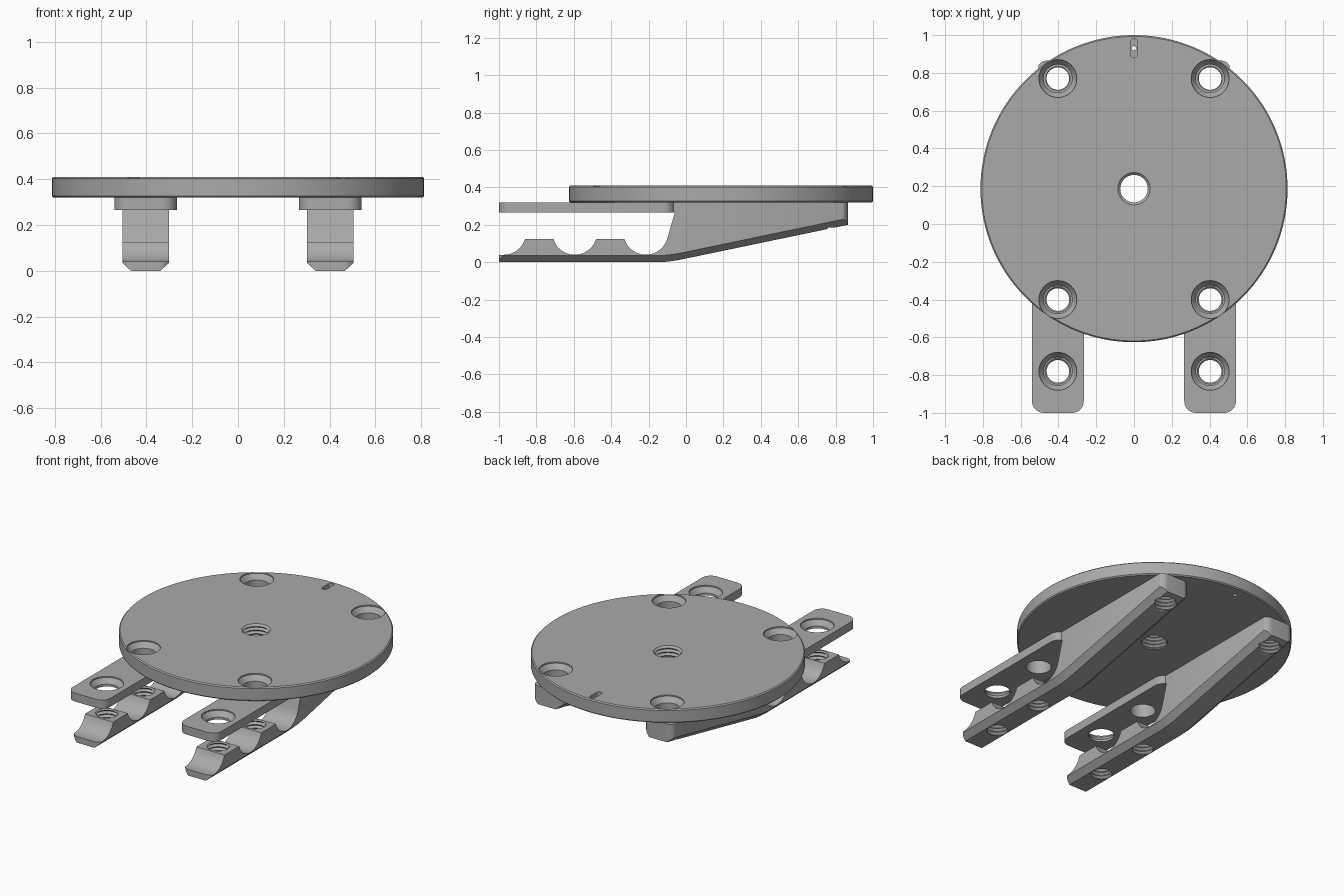
import bpy, bmesh, math
from mathutils import Matrix

cube = bpy.data.objects.get("Cube")
if cube:
    bpy.data.objects.remove(cube, do_unlink=True)

grey = bpy.data.materials.new("plain grey")
grey.use_nodes = True
GREY = (0.4, 0.4, 0.4, 1)
grey.diffuse_color = GREY
grey.node_tree.nodes["Principled BSDF"].inputs["Base Color"].default_value = GREY


def finish(bm, name):
    bmesh.ops.recalc_face_normals(bm, faces=bm.faces)
    mesh = bpy.data.meshes.new(name)
    bm.to_mesh(mesh)
    bm.free()
    mesh.materials.append(grey)
    obj = bpy.data.objects.new(name, mesh)
    bpy.context.collection.objects.link(obj)
    return obj


def loft(rings, name):
    """Closed solid through a list of matching point rings."""
    bm = bmesh.new()
    loops = [[bm.verts.new(p) for p in ring] for ring in rings]
    n = len(loops[0])
    for a, b in zip(loops, loops[1:]):
        for i in range(n):
            j = (i + 1) % n
            bm.faces.new((a[i], a[j], b[j], b[i]))
    bm.faces.new(loops[0])
    bm.faces.new(loops[-1])
    return finish(bm, name)


def lathe(profile, x, y, name, sides=48):
    """Turn (radius, z) pairs about a vertical axis."""
    turns = [2 * math.pi * i / sides for i in range(sides)]
    return loft([[(x + r * math.cos(t), y + r * math.sin(t), z) for t in turns]
                 for r, z in profile], name)


def rounded_plate(x, half, y0, y1, r, z0, z1, name):
    corners = ((x + half - r, y1 - r), (x - half + r, y1 - r),
               (x - half + r, y0 + r), (x + half - r, y0 + r))
    outline = []
    for k, (cx, cy) in enumerate(corners):
        for s in range(9):
            t = (k + s / 8) * math.pi / 2
            outline.append((cx + r * math.cos(t), cy + r * math.sin(t)))
    return loft([[(px, py, z) for px, py in outline] for z in (z0, z1)], name)


def boolean(obj, tools, operation):
    for tool in tools:
        mod = obj.modifiers.new("cut", 'BOOLEAN')
        mod.operation, mod.solver, mod.object = operation, 'EXACT', tool
    graph = bpy.context.evaluated_depsgraph_get()
    mesh = bpy.data.meshes.new_from_object(obj.evaluated_get(graph))
    obj.modifiers.clear()
    obj.data = mesh
    for tool in tools:
        bpy.data.objects.remove(tool, do_unlink=True)


def smooth(obj):
    obj.data.shade_smooth()
    obj.data.set_sharp_from_angle(angle=math.radians(30))


def thread(x, y, z0, z1, r, pitch=0.024, depth=0.013):
    """Cutter with ridged walls."""
    profile, z = [], z0
    while z < z1:
        profile += [(r, z), (r + depth, z + pitch / 2)]
        z += pitch
    return lathe(profile + [(r, z)], x, y, "thread_cutter", 32)


def countersink(x, y, z0, top):
    return lathe([(0.075, z0), (0.075, top - 0.04), (0.1, top - 0.008),
                  (0.1, top + 0.03)], x, y, "screw_cutter")


ARM_X = 0.403
HOLE_Y = (-0.78, -0.4, 0.77)
PLATE_Z, TOP_Z = 0.32, 0.41

# Round turntable plate with softened rims
R, E = 0.813, 0.007
disc = lathe([(R - E, PLATE_Z), (R, PLATE_Z + E), (R, TOP_Z - E), (R - E, TOP_Z)],
             0, 0.187, "round_plate", 128)
cutters = [countersink(s * ARM_X, y, 0.28, TOP_Z) for s in (-1, 1) for y in HOLE_Y[1:]]
cutters.append(thread(0, 0.187, 0.302, 0.43, 0.073))
cutters.append(rounded_plate(0, 0.018, 0.88, 0.98, 0.0175, 0.375, 0.45, "slot_cutter"))
cutters.append(lathe([(0.012, 0.28), (0.012, 0.4)], 0, 0.93, "pin_cutter", 16))
boolean(disc, cutters, 'DIFFERENCE')
smooth(disc)


def scallop(cy, start, end, steps=12):
    """Arc of the clamp jaw, angles in degrees."""
    for i in range(steps + 1):
        t = math.radians(start + (end - start) * i / steps)
        yield cy + 0.12 * math.cos(t), 0.16 + 0.12 * math.sin(t)


# Side outline of an arm: underside first, then the back, top and jaw
underside = [(-1, 0), (-0.16, 0), (-0.1, 0.003), (-0.05, 0.01), (0, 0.02), (0.865, 0.2)]
upper = [(0.865, PLATE_Z), (-1, PLATE_Z), (-1, 0.265), (-0.06, 0.265)]
jaw = list(scallop(-0.215, -14, -163)) + list(scallop(-0.595, -17, -163))
jaw += list(scallop(-0.975, -17, -90)) + [(-1, 0.04)]


def arm_ring(x, lift):
    return ([(x, y, z + lift) for y, z in underside] +
            [(x, y, z) for y, z in upper + jaw])


for side, label in ((-1, "right"), (1, "left")):
    cx = side * ARM_X
    # Arm body with bevelled lower edges and rounded ends
    arm = loft([arm_ring(cx + dx, lift) for dx, lift in
                ((-0.102, 0.035), (-0.064, 0), (0.064, 0), (0.102, 0.035))],
               label + "_arm")
    ends = rounded_plate(cx, 0.11, -1, 0.865, 0.052, -0.1, 0.5, "end_cutter")
    boolean(arm, [ends], 'INTERSECT')
    # Wide upper clamp strip
    strip = rounded_plate(cx, 0.137, -1, -0.06, 0.062, 0.265, PLATE_Z, "strip")
    boolean(arm, [strip], 'UNION')
    # Screw holes
    holes = [countersink(cx, HOLE_Y[0], 0.2, PLATE_Z),
             lathe([(0.075, 0.2), (0.075, 0.4)], cx, HOLE_Y[1], "clearance_cutter"),
             thread(cx, HOLE_Y[2], 0.1, 0.36, 0.06)]
    holes += [thread(cx, y, -0.05, 0.16, 0.06) for y in HOLE_Y[:2]]
    boolean(arm, holes, 'DIFFERENCE')
    smooth(arm)
